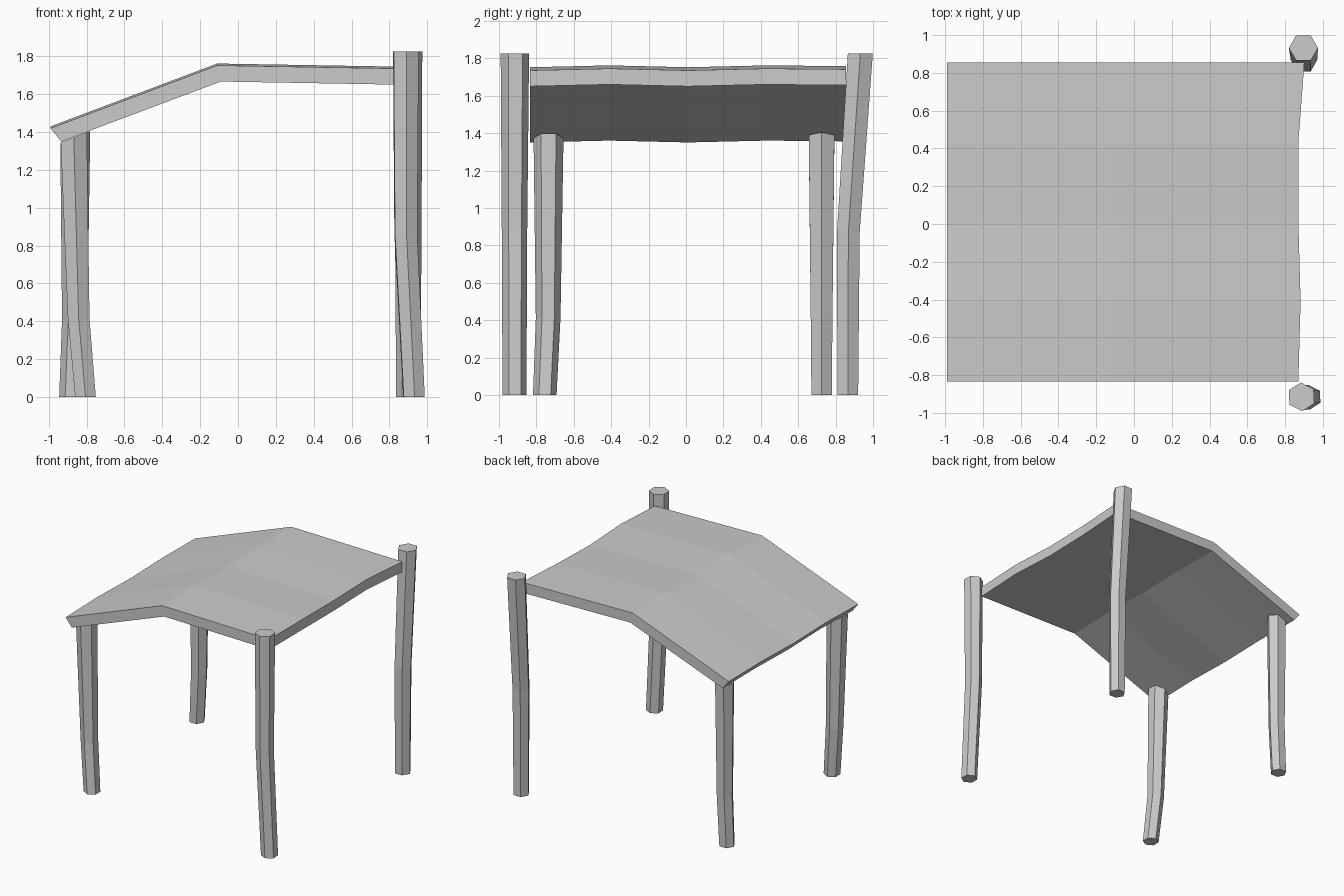
import bpy, bmesh
from math import cos, sin, tau, radians
from mathutils import Vector

cube = bpy.data.objects.get("Cube")
if cube:
    bpy.data.objects.remove(cube, do_unlink=True)

grey = bpy.data.materials.new("plain grey")
grey.use_nodes = True
colour = (0.6, 0.6, 0.6, 1)
grey.diffuse_color = colour
grey.node_tree.nodes["Principled BSDF"].inputs["Base Color"].default_value = colour


def finish(bm, name):
    bmesh.ops.recalc_face_normals(bm, faces=bm.faces)
    mesh = bpy.data.meshes.new(name)
    bm.to_mesh(mesh)
    bm.free()
    mesh.materials.append(grey)
    obj = bpy.data.objects.new(name, mesh)
    bpy.context.collection.objects.link(obj)


def post(name, stations, turn, slope=0):
    """Hexagonal post lofted through (x, y, z, radius); slope tilts the top cut."""
    bm = bmesh.new()
    rings = []
    for i, (x, y, z, r) in enumerate(stations):
        tilt = slope if i == len(stations) - 1 else 0
        ring = []
        for k in range(6):
            a = radians(turn) + k * tau / 6
            ring.append(bm.verts.new((x + r * cos(a), y + r * sin(a), z + tilt * r * cos(a))))
        rings.append(ring)
    for low, high in zip(rings, rings[1:]):
        for k in range(6):
            n = (k + 1) % 6
            bm.faces.new((low[k], low[n], high[n], high[k]))
    bm.faces.new(rings[0])
    bm.faces.new(rings[-1])
    finish(bm, name)


# Tall posts on the left, short posts under the low eave on the right
post("tall_front_post", [(0.93, -0.917, 0, 0.064), (0.887, -0.917, 0.86, 0.068),
                         (0.887, -0.915, 1.825, 0.076)], 93)
post("tall_back_post", [(0.9, 0.865, 0, 0.064), (0.9, 0.868, 0.87, 0.07),
                        (0.897, 0.932, 1.825, 0.077)], 0)
post("short_front_post", [(-0.806, -0.755, 0, 0.063), (-0.842, -0.737, 0.41, 0.066),
                          (-0.868, -0.735, 1.372, 0.08)], 90, 0.38)
post("short_back_post", [(-0.882, 0.725, 0, 0.063), (-0.863, 0.725, 0.41, 0.067),
                         (-0.86, 0.725, 1.375, 0.079)], 0, 0.38)

# Bent roof sheet: a profile repeated across five gently waving rows
top = [(-0.99, 1.42), (-0.11, 1.752), (0.87, 1.735)]
under = [(0.87, 1.65), (-0.09, 1.667), (-0.935, 1.35)]
rows = [(-0.835, 0, 0), (-0.41, 0.01, 0.012), (0.01, 0, 0), (0.43, 0.01, 0), (0.855, 0.006, 0.032)]
bm = bmesh.new()
sections = []
for y, lift, reach in rows:
    sections.append([bm.verts.new((x + (reach if x > 0 else 0), y, z + lift))
                     for x, z in top + under])
for a, b in zip(sections, sections[1:]):
    for k in range(6):
        n = (k + 1) % 6
        bm.faces.new((a[k], a[n], b[n], b[k]))
# End caps, two quads each
for s in (sections[0], sections[-1]):
    bm.faces.new((s[0], s[1], s[4], s[5]))
    bm.faces.new((s[1], s[2], s[3], s[4]))
finish(bm, "roof_sheet")
